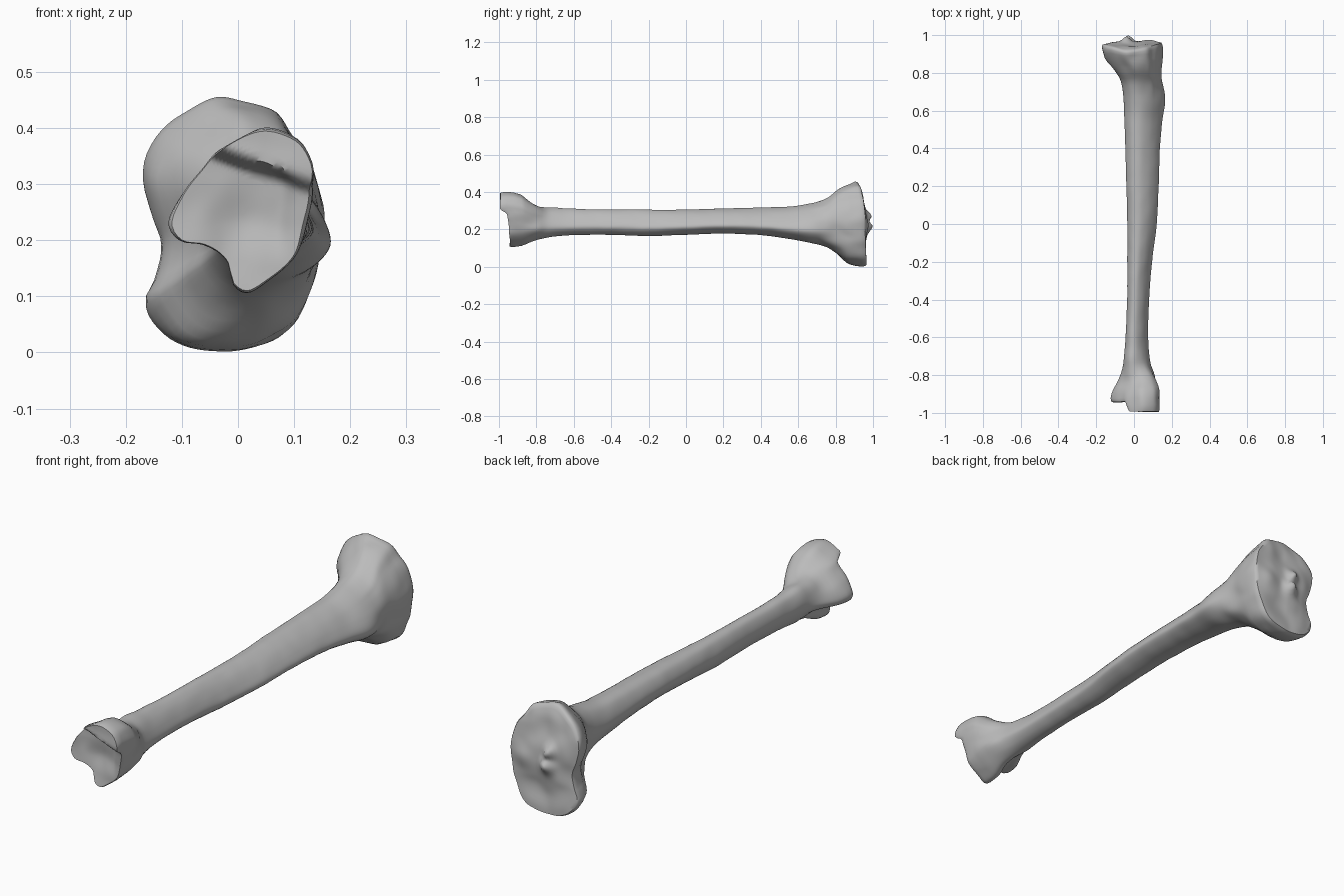
import bpy
import bmesh
import math
from mathutils import Vector, noise

SIDES = 96
STEPS = 96
WALL_END = 0.88

default_cube = bpy.data.objects.get("Cube")
if default_cube:
    bpy.data.objects.remove(default_cube, do_unlink=True)

# Outlines (x, z), counter-clockwise: knee end, shaft, ankle end
KNEE = [(.15, .22), (.15, .28), (.13, .34), (.1, .39), (.06, .435), (-.03, .46),
        (-.09, .43), (-.15, .38), (-.17, .3), (-.14, .2), (-.145, .14), (-.165, .09),
        (-.12, .02), (-.04, 0), (.04, .01), (.1, .05), (.13, .12)]
SHAFT = [(1, -.4), (.8, .15), (.35, .7), (-.2, 1), (-.7, .85), (-1, .2),
         (-.85, -.4), (-.4, -.9), (.1, -1), (.65, -.8)]
ANKLE = [(.12, .24), (.13, .3), (.13, .34), (.1, .385), (.04, .4), (-.02, .37),
         (-.06, .33), (-.1, .28), (-.12, .23), (-.1, .2), (-.06, .19), (-.02, .16),
         (-.01, .12), (.02, .105), (.06, .13), (.105, .18)]

# Extents along the bone: y, low x, high x, low z, high z
EXTENTS = [(-1, -.12, .133, .105, .4), (-.9, -.12, .133, .107, .395),
           (-.82, -.08, .122, .137, .345), (-.74, -.058, .09, .157, .322),
           (-.6, -.045, .075, .17, .31), (-.4, -.036, .08, .172, .306),
           (-.2, -.035, .095, .165, .305), (0, -.035, .12, .172, .306),
           (.2, -.04, .13, .178, .312), (.4, -.045, .137, .17, .316),
           (.55, -.05, .15, .15, .322), (.65, -.055, .166, .132, .335),
           (.74, -.068, .155, .11, .36), (.81, -.1, .145, .068, .412),
           (.87, -.15, .15, .018, .44), (.92, -.17, .15, 0, .46),
           (1, -.17, .15, 0, .46)]


def smooth(a, b, value):
    t = max(0, min(1, (value - a) / (b - a)))
    return t * t * (3 - 2 * t)


def spline(p0, p1, p2, p3, t):
    return 0.5 * (2 * p1 + (p2 - p0) * t + (2 * p0 - 5 * p1 + 4 * p2 - p3) * t * t
                  + (3 * p1 - p0 - 3 * p2 + p3) * t ** 3)


def radial_outline(points):
    """Fit an outline to a unit box and sample it at even angles."""
    xs, zs = zip(*points)
    centre = Vector((max(xs) + min(xs), max(zs) + min(zs))) / 2
    half_x, half_z = (max(xs) - min(xs)) / 2, (max(zs) - min(zs)) / 2
    pts = [Vector(((x - centre.x) / half_x, (z - centre.y) / half_z)) for x, z in points]
    count = len(pts)
    polar = []
    for i in range(count):
        around = [pts[(i + k) % count] for k in (-1, 0, 1, 2)]
        for j in range(16):
            p = spline(*around, j / 16)
            polar.append((math.atan2(p.y, p.x) % math.tau, p.length))
    polar.sort()
    first, last = polar[0], polar[-1]
    polar = [(last[0] - math.tau, last[1])] + polar + [(first[0] + math.tau, first[1])]
    result = []
    for i in range(SIDES):
        angle = math.tau * i / SIDES
        for (a, ra), (b, rb) in zip(polar, polar[1:]):
            if a <= angle <= b:
                r = ra + (rb - ra) * (angle - a) / max(b - a, 1e-6)
                result.append(Vector((math.cos(angle), math.sin(angle))) * r)
                break
    return result


def extents_at(y):
    """Smoothly interpolate the extents along the bone."""
    last = len(EXTENTS) - 2
    i = max(k for k in range(last + 1) if EXTENTS[k][0] <= y)
    a, b = EXTENTS[i], EXTENTS[i + 1]
    before, after = EXTENTS[max(i - 1, 0)], EXTENTS[min(i + 2, last + 1)]
    width = b[0] - a[0]
    t = (y - a[0]) / width
    values = []
    for k in range(1, 5):
        slope_a = (b[k] - before[k]) / (b[0] - before[0]) * width
        slope_b = (after[k] - a[k]) / (after[0] - a[0]) * width
        values.append(a[k] * (1 + 2 * t) * (1 - t) ** 2 + slope_a * t * (1 - t) ** 2
                      + b[k] * t * t * (3 - 2 * t) + slope_b * t * t * (t - 1))
    return values


knee, shaft, ankle = map(radial_outline, (KNEE, SHAFT, ANKLE))


def section(y, scale=1):
    """Cross-section (x, z) points at a station."""
    x0, x1, z0, z1 = extents_at(y)
    to_knee, to_ankle = smooth(.62, .88, y), smooth(-.7, -.88, y)
    ring = []
    for k, s, a in zip(knee, shaft, ankle):
        p = s.lerp(k, to_knee).lerp(a, to_ankle) * scale
        ring.append(((x0 + x1 + (x1 - x0) * p.x) / 2, (z0 + z1 + (z1 - z0) * p.y) / 2))
    return ring


def bump(x, z, cx, cz, size):
    return math.exp(-((x - cx) ** 2 + (z - cz) ** 2) / (size * size))


def knee_surface(x, z):
    """Two shallow dishes parted by a double ridge."""
    y = .967 - 1.25 * max(0, z - .27) ** 2 - .5 * x * x
    y += .033 * bump(x, z, -.03, .21, .03) + .026 * bump(x, z, -.04, .275, .025)
    y += .01 * bump(x, z, .08, .22, .04)
    y -= .014 * bump(x, z, -.01, .36, .07) + .012 * bump(x, z, -.01, .1, .07)
    return y - .012 * bump(x, z, -.16, .19, .05)


def ankle_surface(x, z):
    """Hollow joint face beside the projecting inner ankle."""
    malleolus = smooth(-.016, .016, z - .342 + .35 * x)
    y = -.945 + .022 * bump(x, z, .02, .24, .08)
    y -= .015 * smooth(.07, .11, x) * smooth(.15, .26, z)
    return y + (-.993 - y) * malleolus


def roughen(co):
    """Slight unevenness, stronger on the ends than the shaft."""
    amount = .0015 + .005 * smooth(.6, .9, abs(co.y))
    return co + noise.noise_vector(co * 14) * amount * Vector((1, .5, 1)).length / 1.5


bm = bmesh.new()


def add_ring(points):
    return [bm.verts.new(roughen(Vector(p))) for p in points]


def bridge(a, b):
    for i in range(SIDES):
        j = (i + 1) % SIDES
        bm.faces.new((a[i], a[j], b[j], b[i]))


# Shaft wall and flared ends
rings = []
for step in range(STEPS + 1):
    y = WALL_END * (2 * step / STEPS - 1)
    rings.append(add_ring([(x, y, z) for x, z in section(y)]))
for a, b in zip(rings, rings[1:]):
    bridge(a, b)

# Joint surfaces, closed with rounded rims
CAP = [(1, .35), (1, .7), (.985, .9), (.96, 1)] + [(.96 - .06 * k, 1) for k in range(1, 16)]
for wall, sign, surface in ((rings[0], -1, ankle_surface), (rings[-1], 1, knee_surface)):
    start = sign * WALL_END
    previous = wall
    for scale, reach in CAP:
        outline = section(sign * (WALL_END + .05 * min(1, reach)), scale)
        current = add_ring([(x, start + (surface(x, z) - start) * reach, z) for x, z in outline])
        bridge(previous, current)
        previous = current
    bm.faces.new(previous)

bmesh.ops.recalc_face_normals(bm, faces=bm.faces)
mesh = bpy.data.meshes.new("leg_bone")
bm.to_mesh(mesh)
bm.free()
bone = bpy.data.objects.new("leg_bone", mesh)
bpy.context.collection.objects.link(bone)

# Plain grey finish
grey = bpy.data.materials.new("bone_grey")
grey.use_nodes = True
colour = (.5, .5, .5, 1)
grey.diffuse_color = colour
grey.node_tree.nodes["Principled BSDF"].inputs["Base Color"].default_value = colour
mesh.materials.append(grey)

bpy.context.view_layer.objects.active = bone
bone.select_set(True)
bpy.ops.object.shade_smooth_by_angle(angle=math.radians(50))
